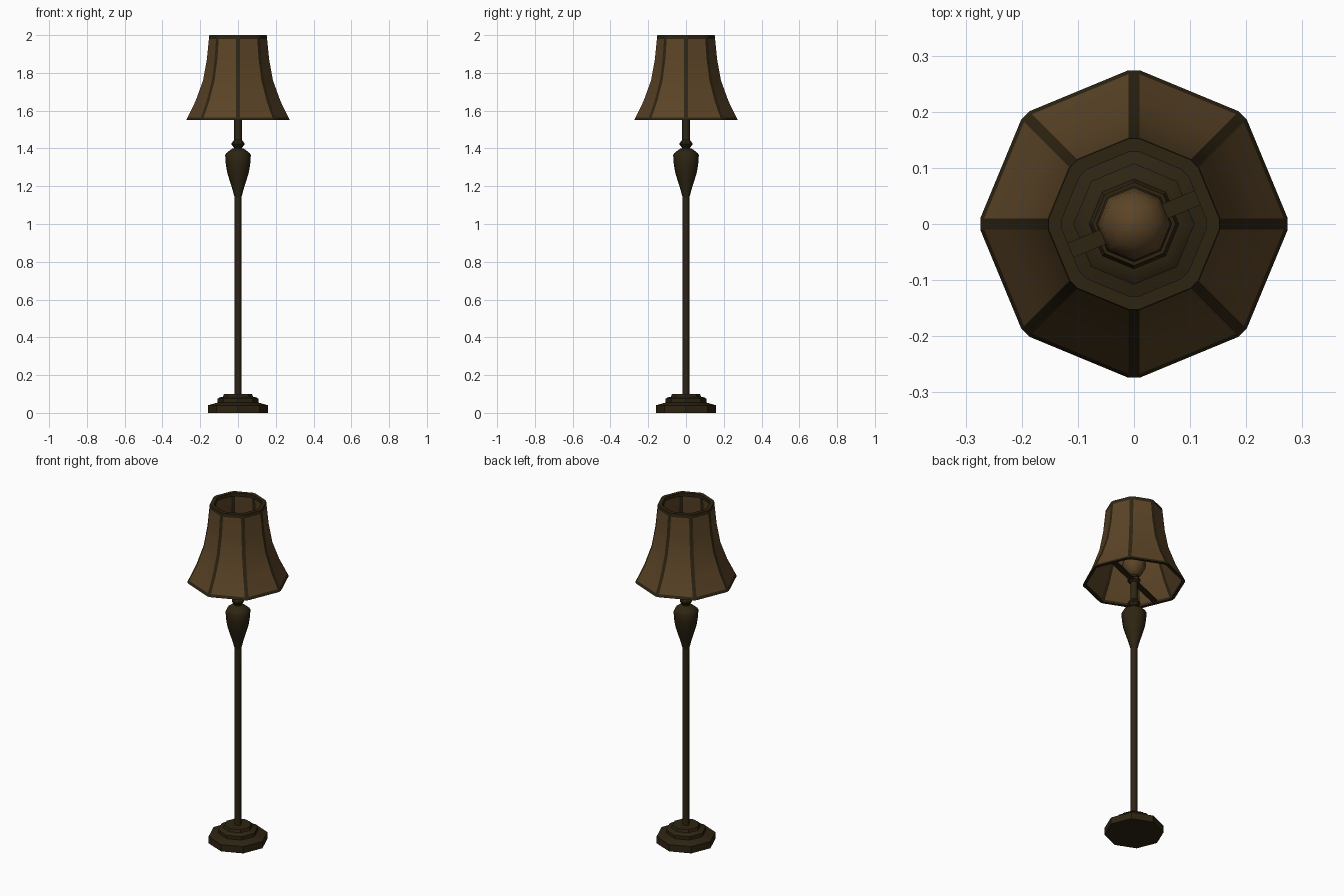
import bpy, bmesh, math
from mathutils import Vector

cube = bpy.data.objects.get("Cube")
if cube:
    bpy.data.objects.remove(cube)


def material(name, rgb):
    m = bpy.data.materials.new(name)
    m.use_nodes = True
    m.diffuse_color = (*rgb, 1)
    m.node_tree.nodes["Principled BSDF"].inputs["Base Color"].default_value = (*rgb, 1)
    return m


WOOD = material("dark bronze", (0.027, 0.018, 0.006))
CLOTH = material("brown fabric", (0.105, 0.058, 0.020))


def finish(bm, name, mats, angle=None):
    bmesh.ops.recalc_face_normals(bm, faces=bm.faces)
    mesh = bpy.data.meshes.new(name)
    bm.to_mesh(mesh)
    bm.free()
    for m in mats:
        mesh.materials.append(m)
    ob = bpy.data.objects.new(name, mesh)
    bpy.context.collection.objects.link(ob)
    if angle:
        bpy.ops.object.select_all(action='DESELECT')
        ob.select_set(True)
        bpy.context.view_layer.objects.active = ob
        bpy.ops.object.shade_smooth_by_angle(angle=math.radians(angle))
    return ob


def octagon(r, z):
    return [Vector((r * math.cos(i * math.pi / 4), r * math.sin(i * math.pi / 4), z))
            for i in range(8)]


def bridge(bm, a, b):
    n = len(a)
    return [bm.faces.new((a[i], a[(i + 1) % n], b[(i + 1) % n], b[i])) for i in range(n)]


def turned(name, profile, mat, angle=None):
    """Eight-sided turned part with capped ends."""
    bm = bmesh.new()
    rings = [[bm.verts.new(p) for p in octagon(r, z)] for r, z in profile]
    for a, b in zip(rings, rings[1:]):
        bridge(bm, a, b)
    bm.faces.new(rings[0])
    bm.faces.new(rings[-1])
    return finish(bm, name, [mat], angle)


# Stand
turned("base", [(0.16, 0), (0.16, 0.04), (0.125, 0.05), (0.108, 0.055), (0.108, 0.075),
                (0.098, 0.082), (0.08, 0.085), (0.074, 0.1), (0.03, 0.1)], WOOD, 30)
turned("pole", [(0.018, 0.09), (0.018, 1.16)], WOOD, 50)
turned("urn", [(0.018, 1.14), (0.03, 1.185), (0.046, 1.235), (0.058, 1.275), (0.065, 1.32),
               (0.068, 1.365), (0.062, 1.375), (0.03, 1.4)], WOOD, 50)
turned("knob", [(0.022, 1.395), (0.022, 1.405), (0.034, 1.42), (0.034, 1.428),
                (0.02, 1.445)], WOOD, 30)
turned("stem", [(0.02, 1.44), (0.02, 1.56)], WOOD, 50)
turned("socket", [(0.02, 1.55), (0.034, 1.56), (0.034, 1.575), (0.026, 1.58),
                  (0.026, 1.6)], WOOD, 30)

# Bulb
turned("bulb", [(0.024, 1.59), (0.045, 1.61), (0.06, 1.635), (0.065, 1.66), (0.059, 1.69),
                (0.042, 1.712), (0.02, 1.724), (0.004, 1.727)], CLOTH, 80)

# Crossbar carrying the shade
bm = bmesh.new()
bmesh.ops.create_cube(bm, size=1)
bmesh.ops.scale(bm, vec=(0.488, 0.028, 0.012), verts=bm.verts)
bar = finish(bm, "shade_crossbar", [WOOD])
bar.location.z = 1.562
bar.rotation_euler.z = math.pi / 8


# Shade: eight panels with a narrow rib facet at each corner
def shade_ring(bm, r, z, half_rib=0.01):
    ring = []
    for i in range(8):
        a = i * math.pi / 4
        out = Vector((math.cos(a), math.sin(a), 0))
        side = Vector((-out.y, out.x, 0))
        for s in (-1, 1):
            ring.append(bm.verts.new(out * r + side * s * half_rib + Vector((0, 0, z))))
    return ring


outer = [(0.274, 1.55), (0.267, 1.565), (0.225, 1.65), (0.185, 1.76),
         (0.165, 1.87), (0.154, 1.98), (0.152, 2.0)]
inner = [(r - 0.01, z) for r, z in reversed(outer[1:-1])]
section = outer + [(0.128, 2.0), (0.128, 1.98)] + inner + [(0.256, 1.55)]
bm = bmesh.new()
rings = [shade_ring(bm, r, z) for r, z in section]
for k, a in enumerate(rings):
    n = (k + 1) % len(rings)
    heights = (section[k][1], section[n][1])
    is_band = max(heights) < 1.57 or min(heights) > 1.97
    for i, f in enumerate(bridge(bm, a, rings[n])):
        f.material_index = 0 if is_band or i % 2 == 0 else 1
finish(bm, "lampshade", [WOOD, CLOTH], 20)
